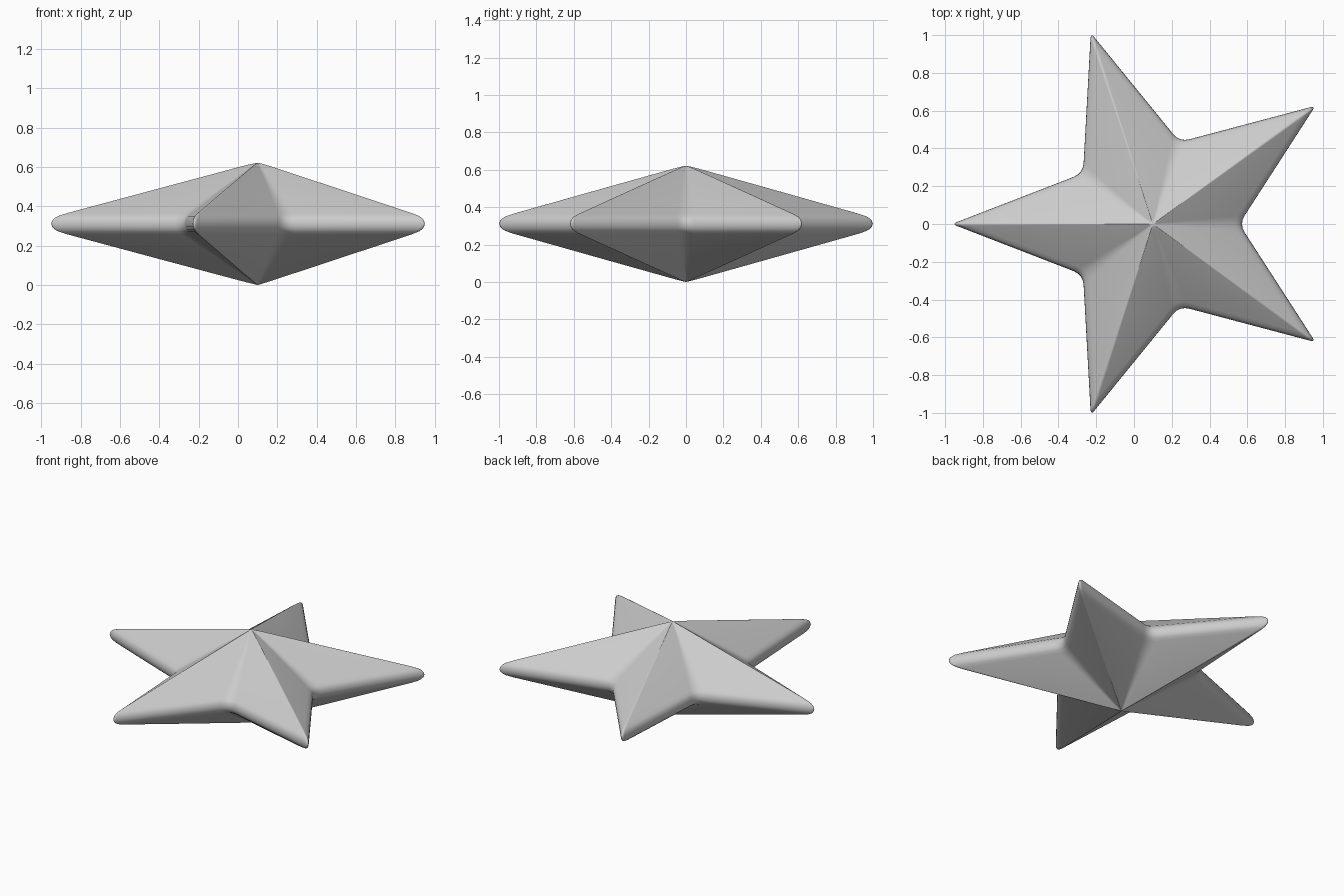
import bpy, bmesh
from math import cos, sin, pi
from mathutils import Vector

if "Cube" in bpy.data.objects:
    bpy.data.objects.remove(bpy.data.objects["Cube"])

CENTRE = Vector((0.10, 0.0))
TIP_R, VALLEY_R, MID_Z = 1.064, 0.457, 0.312
STEPS = 5

# Star outline: alternating tips and valleys, each corner softly rounded
corners = []
for i in range(10):
    r = TIP_R if i % 2 else VALLEY_R
    a = i * pi / 5
    corners.append(Vector((r * cos(a), r * sin(a))))

outline = []
for i, c in enumerate(corners):
    d = 0.03 if i % 2 else 0.055
    a = c + (corners[i - 1] - c).normalized() * d
    b = c + (corners[(i + 1) % 10] - c).normalized() * d
    for k in range(STEPS):
        t = k / (STEPS - 1)
        outline.append(a * (1 - t) ** 2 + c * 2 * t * (1 - t) + b * t * t)

# Section from upper peak to the rounded rim (outline scale, height above middle)
upper = [(0.03, 0.304), (0.06, 0.2965), (0.5, 0.173), (0.92, 0.0545),
         (0.966, 0.039), (0.983, 0.029), (0.995, 0.016)]
section = upper + [(1.0, 0.0)] + [(s, -h) for s, h in reversed(upper)]

bm = bmesh.new()
rings = [[bm.verts.new((CENTRE.x + p.x * s, p.y * s, MID_Z + h)) for p in outline]
         for s, h in section]
n = len(outline)
for r0, r1 in zip(rings, rings[1:]):
    for i in range(n):
        j = (i + 1) % n
        bm.faces.new((r0[i], r1[i], r1[j], r0[j]))

# Upper and lower peaks
for ring, z in ((rings[0], MID_Z * 2), (rings[-1], 0.0)):
    peak = bm.verts.new((CENTRE.x, 0, z - 0.002 if z else 0.0))
    for i in range(n):
        bm.faces.new((peak, ring[i], ring[(i + 1) % n]))

bmesh.ops.recalc_face_normals(bm, faces=bm.faces)
for f in bm.faces:
    f.smooth = True
mesh = bpy.data.meshes.new("star")
bm.to_mesh(mesh)
bm.free()
bpy.context.collection.objects.link(bpy.data.objects.new("star", mesh))
